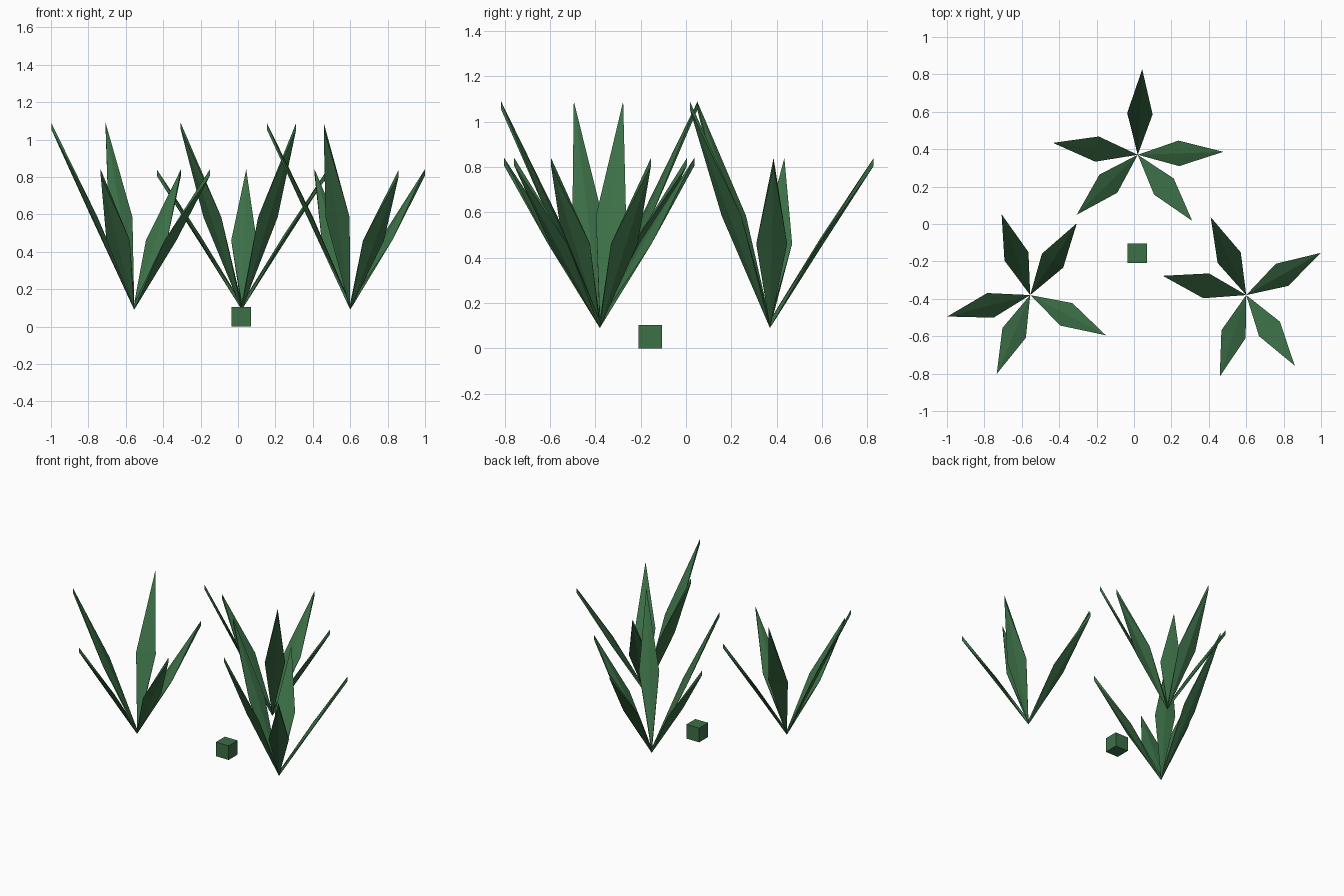
import bpy, bmesh
from math import radians
from mathutils import Matrix, Vector

cube = bpy.data.objects.get("Cube")
if cube:
    bpy.data.objects.remove(cube, do_unlink=True)

green = bpy.data.materials.new("leaf green")
green.use_nodes = True
color = (0.045, 0.16, 0.062, 1)
green.diffuse_color = color
green.node_tree.nodes["Principled BSDF"].inputs["Base Color"].default_value = color

REACH, HALF_WIDTH, THICK = 0.458, 0.068, 0.035


def finish(bm, name, location):
    bmesh.ops.recalc_face_normals(bm, faces=bm.faces)
    mesh = bpy.data.meshes.new(name)
    bm.to_mesh(mesh)
    bm.free()
    mesh.materials.append(green)
    obj = bpy.data.objects.new(name, mesh)
    obj.location = location
    bpy.context.collection.objects.link(obj)


def add_leaf(bm, angle, height):
    """Pointed blade with a diamond section, widest halfway along."""
    turn = Matrix.Rotation(radians(angle), 3, "Z")
    mid_x, mid_z = REACH * 0.48, height * 0.495

    def vert(x, y, z):
        return bm.verts.new(turn @ Vector((x, y, z)))

    root_low, root_top = vert(0, 0, 0), vert(0, 0, THICK)
    tip_low, tip_top = vert(REACH, 0, height - THICK), vert(REACH, 0, height)
    ridge, keel = vert(mid_x, 0, mid_z + 0.02), vert(mid_x, 0, mid_z - 0.025)
    for side in (-1, 1):
        edge = vert(mid_x, side * HALF_WIDTH, mid_z)
        ring = [root_low, root_top, ridge, tip_top, tip_low, keel]
        for a, b in zip(ring, ring[1:] + ring[:1]):
            bm.faces.new((a, b, edge))


# Three plants: three low leaves and a taller pair each
plants = {
    "back_plant": ((0.02, 0.37, 0.09), 87),
    "right_plant": ((-0.555, -0.38, 0.09), -28),
    "left_plant": ((0.6, -0.38, 0.09), 29.5),
}
for name, (location, heading) in plants.items():
    bm = bmesh.new()
    for offset, height in ((0, 0.75), (85, 0.75), (-85, 0.75), (137.5, 1), (-137.5, 1)):
        add_leaf(bm, heading + offset, height)
    finish(bm, name, location)

# Small block on the ground
bm = bmesh.new()
bmesh.ops.create_cube(bm, size=0.104)
finish(bm, "small_block", (0.018, -0.157, 0.052))
